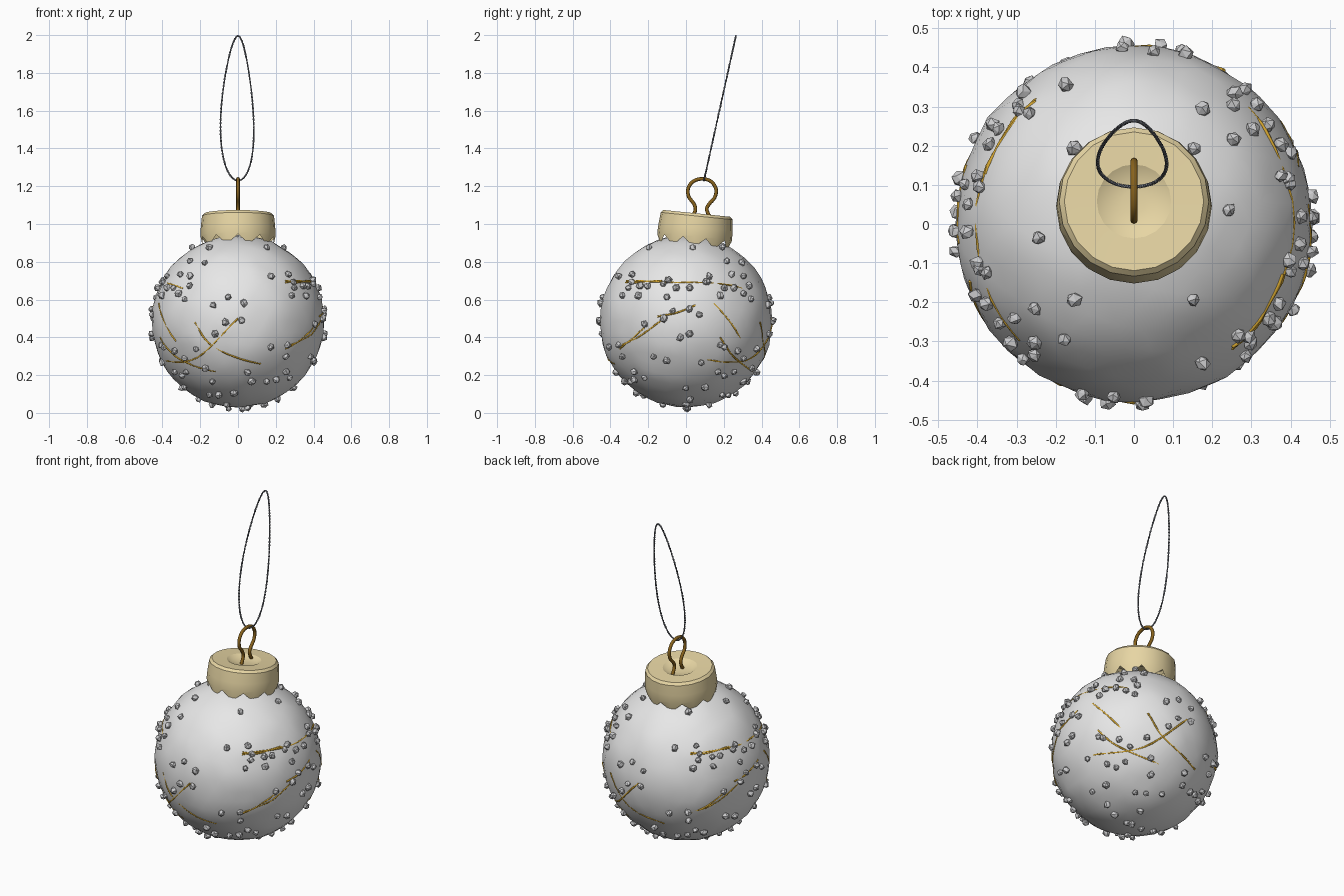
import bpy, bmesh, math, random
from mathutils import Vector, Matrix, noise

if "Cube" in bpy.data.objects:
    bpy.data.objects.remove(bpy.data.objects["Cube"])

random.seed(4)
C = Vector((0, 0, 0.485))      # ball centre
R = 0.455                      # ball radius
TILT = Matrix.Translation(C) @ Matrix.Rotation(math.radians(-5.8), 4, 'X')


def material(name, rgb):
    m = bpy.data.materials.new(name)
    m.diffuse_color = (*rgb, 1)
    m.use_nodes = True
    m.node_tree.nodes["Principled BSDF"].inputs["Base Color"].default_value = m.diffuse_color
    return m


SILVER = material("silver", (0.80, 0.80, 0.80))
GREY = material("stud grey", (0.60, 0.60, 0.61))
CREAM = material("pale gold", (0.80, 0.67, 0.37))
GOLD = material("gold", (0.66, 0.38, 0.03))
BRASS = material("dark brass", (0.25, 0.125, 0.012))
CORD = material("cord grey", (0.20, 0.215, 0.25))


def add_mesh(name, bm, mat, smooth=None):
    bmesh.ops.recalc_face_normals(bm, faces=bm.faces)
    me = bpy.data.meshes.new(name)
    bm.to_mesh(me)
    bm.free()
    me.materials.append(mat)
    ob = bpy.data.objects.new(name, me)
    bpy.context.collection.objects.link(ob)
    if smooth:
        bpy.ops.object.select_all(action='DESELECT')
        ob.select_set(True)
        bpy.context.view_layer.objects.active = ob
        bpy.ops.object.shade_smooth_by_angle(angle=math.radians(smooth))
    return ob


def add_tubes(name, paths, radius, mat, cyclic=False, res=1):
    cu = bpy.data.curves.new(name, 'CURVE')
    cu.dimensions = '3D'
    cu.bevel_depth = radius
    cu.bevel_resolution = res
    cu.use_fill_caps = True
    for pts in paths:
        sp = cu.splines.new('POLY')
        sp.points.add(len(pts) - 1)
        for p, co in zip(sp.points, pts):
            p.co = (*co, 1)
        sp.use_cyclic_u = cyclic
    cu.materials.append(mat)
    ob = bpy.data.objects.new(name, cu)
    bpy.context.collection.objects.link(ob)
    bpy.ops.object.select_all(action='DESELECT')
    ob.select_set(True)
    bpy.context.view_layer.objects.active = ob
    bpy.ops.object.convert(target='MESH')


def smooth_path(pts, n=8):
    """Catmull-Rom curve through the points."""
    p = [2 * pts[0] - pts[1]] + pts + [2 * pts[-1] - pts[-2]]
    out = []
    for a, b, c, d in zip(p, p[1:], p[2:], p[3:]):
        for k in range(n):
            t = k / n
            out.append(0.5 * (2 * b + (c - a) * t + (2 * a - 5 * b + 4 * c - d) * t * t
                              + (3 * b - a - 3 * c + d) * t ** 3))
    return out + [pts[-1]]


def on_ball(u, z, side):
    """Direction of a ball point seen at (u, z) in the front or right view."""
    z -= C.z
    depth = math.sqrt(max(0, R * R - u * u - z * z))
    v = Vector((u, -depth, z)) if side == 'front' else Vector((depth, u, z))
    return v.normalized()


# Slightly crumpled ball
def ball_radius(d):
    return R + 0.001 + 0.006 * noise.noise(d * 4) + 0.006 * noise.noise(d * 9)


bm = bmesh.new()
bmesh.ops.create_icosphere(bm, subdivisions=4, radius=1)
for v in bm.verts:
    d = v.co.normalized()
    v.co = C + d * ball_radius(d)
add_mesh("ball", bm, SILVER, 40)

# Studs read from the front and right views, repeated on the back and left
FRONT = [(-.24, .87), (-.15, .87), (.15, .87), (-.25, .8), (-.25, .72), (-.3, .73), (-.37, .72),
         (-.28, .6), (-.39, .69), (-.05, .61), (.03, .58), (-.13, .57), (-.12, .42), (-.22, .34),
         (-.4, .36), (-.45, .42), (-.45, .55), (.02, .49), (-.28, .29), (-.33, .22), (-.17, .24),
         (.05, .22), (.07, .17), (-.02, .11), (.15, .17), (.2, .18), (.27, .19), (.05, .03),
         (-.14, .04), (-.3, .13), (-.1, .1), (.26, .36), (.25, .3), (.29, .69), (.34, .67),
         (.28, .62), (.39, .7), (.4, .47), (.44, .5)]
RIGHT = [(-.35, .72), (-.3, .66), (-.28, .73), (-.2, .67), (-.25, .62), (-.12, .68), (-.1, .61),
         (-.05, .66), (.02, .66), (.07, .52), (-.07, .54), (.1, .69), (.18, .62), (.2, .66),
         (.25, .66), (.3, .63), (.29, .79), (.33, .67), (-.03, .4), (-.17, .3), (-.27, .22),
         (-.32, .17), (-.1, .28), (.08, .27), (.2, .35), (.27, .33), (.25, .22), (.1, .14),
         (.02, .08), (.12, .05), (.19, .1), (.3, .17), (-.4, .35), (.45, .48), (.2, .2)]
spots = [on_ball(u, z, 'front') for u, z in FRONT] + [on_ball(u, z, 'right') for u, z in RIGHT]
spots += [Vector((-d.x, -d.y, d.z)) for d in spots]
spots.append(Vector((0.05, 0.02, -1)).normalized())

bm = bmesh.new()
for d in spots:
    size = random.uniform(0.017, 0.022)
    spin = Matrix.Rotation(random.uniform(0, 6.28), 4, Vector((random.random(), random.random(), 1)))
    new = bmesh.ops.create_icosphere(bm, subdivisions=1, radius=size,
                                     matrix=Matrix.Translation(C + d * (R + 0.007)) @ spin)
    for v in new['verts']:
        v.co += Vector([random.uniform(-0.003, 0.003) for _ in range(3)])
for v in bm.verts:
    v.co.z = max(v.co.z, 0)
add_mesh("studs", bm, GREY)

# Thin gold streaks, mostly sunk into the ball so that only slivers show
STREAKS = [('front', [(-.42, .58), (-.38, .46), (-.33, .38)]),
           ('front', [(-.23, .48), (-.13, .35), (.12, .26)]),
           ('front', [(-.39, .28), (-.22, .29), (0, .5)]),
           ('front', [(.28, .36), (.38, .41), (.44, .5)]),
           ('front', [(.25, .7), (.31, .69), (.38, .7)]),
           ('right', [(-.32, .69), (-.05, .69), (.3, .66)]),
           ('right', [(-.35, .34), (-.29, .39), (-.22, .45)]),
           ('right', [(-.15, .51), (-.05, .53), (.05, .57)]),
           ('right', [(.18, .4), (.25, .3), (.35, .22)])]
paths = []
for side, pts in STREAKS:
    dirs = [d.normalized() for d in smooth_path([on_ball(u, z, side) for u, z in pts], 6)]
    for s in (1, -1):
        turned = [Vector((d.x * s, d.y * s, d.z)) for d in dirs]
        paths.append([C + d * (ball_radius(d) - 0.003) for d in turned])
add_tubes("gold_streaks", paths, 0.005, GOLD)

# Tilted cap: turned profile with a zigzag skirt and a dished top
N = 20
PROFILE = [(0.186, 0.395), (0.199, 0.455), (0.197, 0.50), (0.191, 0.56), (0.178, 0.574),
           (0.095, 0.572), (0.07, 0.558), (0.03, 0.552)]
bm = bmesh.new()
rings = []
for i, (r, h) in enumerate(PROFILE):
    ring = []
    for k in range(N):
        a = 2 * math.pi * k / N
        drop = 0.05 if i == 0 and k % 2 else 0      # valleys between the points
        rr = r + (0.012 if drop else 0)
        ring.append(bm.verts.new(TILT @ Vector((rr * math.cos(a), rr * math.sin(a), h + drop))))
    rings.append(ring)
for lo, hi in zip(rings, rings[1:]):
    for k in range(N):
        j = (k + 1) % N
        bm.faces.new((lo[k], lo[j], hi[j], hi[k]))
bm.faces.new(rings[-1])
add_mesh("cap", bm, CREAM, 28)

# Wire ring: legs pinched at the cap, round loop above
loop = [(.03, 1.03), (.05, 1.075), (.04, 1.11), (.014, 1.145), (.012, 1.19), (.04, 1.227),
        (.087, 1.239), (.133, 1.225), (.159, 1.185), (.152, 1.14), (.122, 1.105), (.11, 1.075),
        (.13, 1.03)]
add_tubes("wire_ring", [smooth_path([Vector((0, y, z)) for y, z in loop], 4)], 0.0095, BRASS, res=2)


# Hanging cord: two strands twisted along a leaning teardrop
def cord(t):
    z = 1.23 + 0.765 * (1 - math.cos(t)) / 2
    return Vector((0.084 * math.sin(t) * (1 + 0.33 * math.cos(t)) - 0.005 * math.sin(t) ** 2,
                   0.095 + 0.221 * (z - 1.23), z))


STEPS, TWISTS = 480, 60
side = Vector((0, 0.976, -0.216))
strands = [[], []]
for k in range(STEPS):
    t = 2 * math.pi * k / STEPS
    across = (cord(t + 0.01) - cord(t - 0.01)).normalized().cross(side)
    for s in (0, 1):
        a = TWISTS * t + math.pi * s
        strands[s].append(cord(t) + 0.0025 * (math.cos(a) * across + math.sin(a) * side))
add_tubes("hanging_cord", strands, 0.0028, CORD, cyclic=True, res=0)
